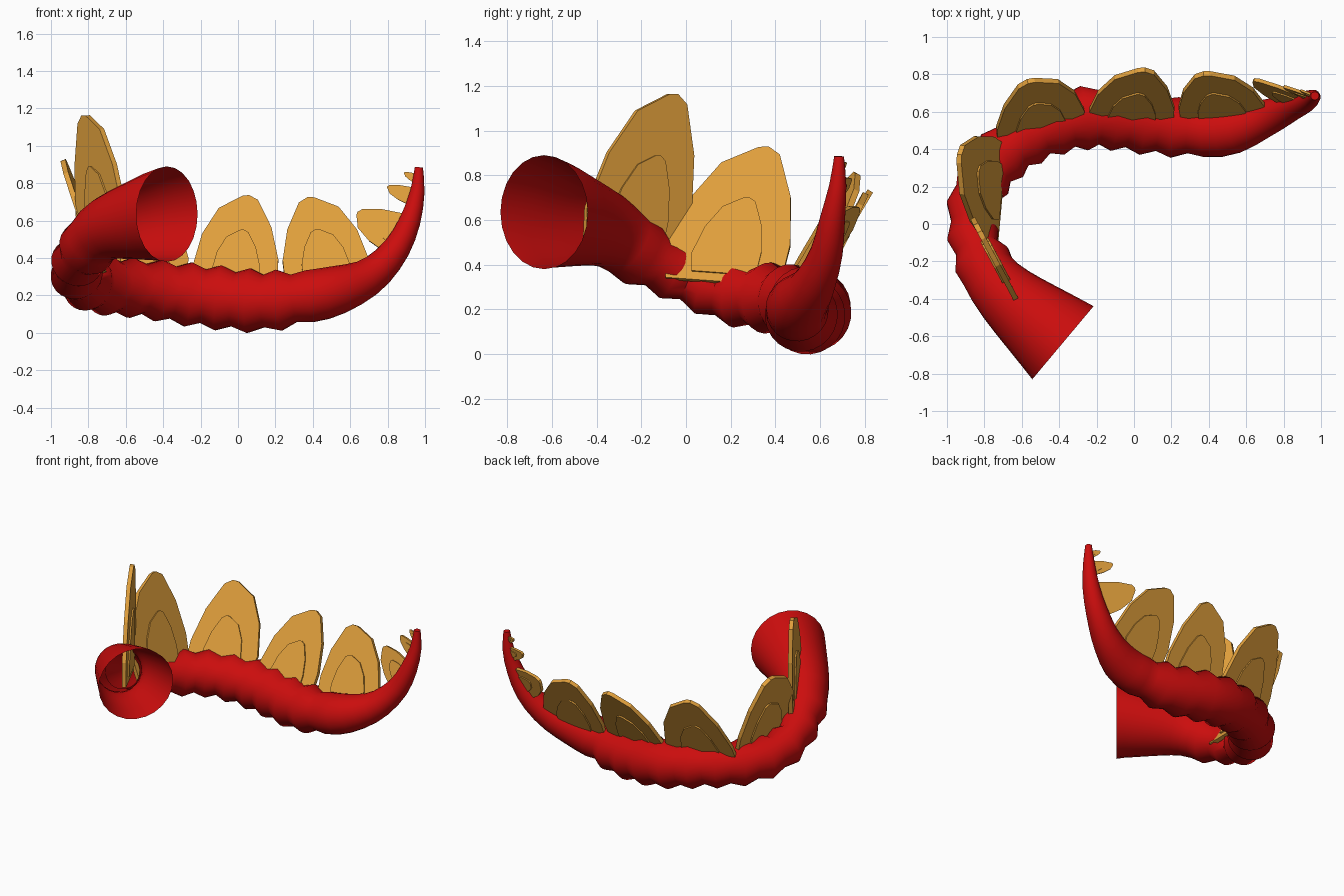
import bpy, bmesh, math
from mathutils import Vector

cube = bpy.data.objects.get("Cube")
if cube:
    bpy.data.objects.remove(cube, do_unlink=True)


def material(name, color):
    m = bpy.data.materials.new(name)
    m.use_nodes = True
    m.diffuse_color = color
    m.node_tree.nodes["Principled BSDF"].inputs["Base Color"].default_value = color
    return m


RED = material("red hide", (0.6, 0.004, 0.004, 1))
GOLD = material("golden plate", (0.75, 0.35, 0.045, 1))


def finish(bm, name, mat):
    bmesh.ops.recalc_face_normals(bm, faces=bm.faces)
    mesh = bpy.data.meshes.new(name)
    bm.to_mesh(mesh)
    bm.free()
    mesh.materials.append(mat)
    obj = bpy.data.objects.new(name, mesh)
    bpy.context.collection.objects.link(obj)
    return obj


# Tail: centre line points with radius, from the open flared end to the tip
KEYS = [Vector(k) for k in (
    (-.38, -.635, .635, .255), (-.69, -.37, .56, .172), (-.81, -.2, .45, .14),
    (-.87, 0, .35, .122), (-.83, .19, .28, .135), (-.7, .37, .25, .145),
    (-.5, .5, .235, .148), (-.22, .57, .2, .16), (.1, .535, .17, .158),
    (.3, .505, .185, .143), (.5, .5, .22, .135), (.7, .565, .3, .1),
    (.84, .625, .44, .075), (.92, .655, .6, .057), (.96, .68, .76, .038),
    (.967, .685, .885, .022))]


def spline(keys, sub=16):
    pts = [2 * keys[0] - keys[1]] + keys + [2 * keys[-1] - keys[-2]]
    out = []
    for a, b, c, d in zip(pts, pts[1:], pts[2:], pts[3:]):
        for i in range(sub):
            t = i / sub
            out.append(0.5 * (2 * b + (c - a) * t + (2 * a - 5 * b + 4 * c - d) * t * t
                              + (3 * b - a - 3 * c + d) * t ** 3))
    return out + [keys[-1]]


def resample(path, step):
    out, left = [path[0]], step
    for a, b in zip(path, path[1:]):
        length = (b - a).to_3d().length
        pos = 0
        while length - pos >= left:
            pos += left
            left = step
            out.append(a.lerp(b, pos / length))
        left -= length - pos
    return out + [path[-1]]


STEP, SIDES = 0.082, 24
rings = resample(spline(KEYS), STEP)
bm = bmesh.new()
previous = None
for i, ring in enumerate(rings):
    tangent = (rings[min(i + 1, len(rings) - 1)] - rings[max(i - 1, 0)]).to_3d()
    if i == 0:
        tangent.z = 0
    tangent.normalize()
    side = tangent.cross(Vector((0, 0, 1))).normalized() if previous is None else previous
    side = (side - tangent * side.dot(tangent)).normalized()
    previous = side
    up = side.cross(tangent)
    # Alternating swollen and pinched rings make the ribs
    ribbed = 0.62 < i * STEP < 2.45
    radius = ring.w + (0.015 * (-1) ** i if ribbed else 0)
    loop = []
    for s in range(SIDES):
        a = math.tau * s / SIDES
        loop.append(bm.verts.new(ring.to_3d() + radius * (side * math.cos(a) + up * math.sin(a))))
    if i:
        for s in range(SIDES):
            n = (s + 1) % SIDES
            bm.faces.new((last[s], last[n], loop[n], loop[s]))
    last = loop
bm.faces.new(last)
tail = finish(bm, "ribbed_tail", RED)
bpy.context.view_layer.objects.active = tail
tail.select_set(True)
bpy.ops.object.shade_smooth_by_angle(angle=math.radians(60))
tail.select_set(False)

# Back plates: a lopsided leaf outline, slab plus a smaller raised panel
OUTLINE = ((.04, -.15), (0, .12), (.13, .52), (.34, .84), (.62, .99), (.7, 1),
           (.8, .94), (.94, .6), (1, .2), (.97, -.15))
PEAK = 0.68


def slab(bm, c0, c1, peak, scale, thick):
    across = c1 - c0
    rise = peak - c0.lerp(c1, PEAK)
    normal = across.cross(rise).normalized() * thick / 2
    sides = []
    for sign in (-1, 1):
        sides.append([bm.verts.new(c0 + across * (.5 + (u - .5) * scale)
                                   + rise * v * scale + normal * sign) for u, v in OUTLINE])
    front, back = sides
    bm.faces.new(front)
    bm.faces.new(back[::-1])
    for i in range(len(front)):
        j = (i + 1) % len(front)
        bm.faces.new((front[i], back[i], back[j], front[j]))


# Base start, base end, peak, thickness
PLATES = (
    ((-.6, -.46, .58), (-.845, 0, .5), (-.82, -.05, 1.165), .028),
    ((-.77, -.1, .42), (-.72, .45, .38), (-.935, .36, .925), .028),
    ((-.27, .58, .33), (-.74, .46, .33), (-.56, .765, .81), .028),
    ((-.24, .57, .3), (.22, .57, .3), (.05, .825, .73), .028),
    ((.7, .61, .34), (.24, .58, .3), (.38, .805, .72), .028),
    ((.82, .63, .42), (.93, .67, .62), (.64, .77, .64), .02),
    ((.93, .67, .68), (.96, .68, .77), (.8, .735, .78), .016),
    ((.95, .68, .8), (.965, .685, .845), (.89, .715, .855), .012))
for n, (c0, c1, peak, thick) in enumerate(PLATES, 1):
    bm = bmesh.new()
    corners = Vector(c0), Vector(c1), Vector(peak)
    slab(bm, *corners, 1, thick)
    slab(bm, *corners, 0.56, thick * 1.7)
    finish(bm, f"back_plate_{n}", GOLD)
